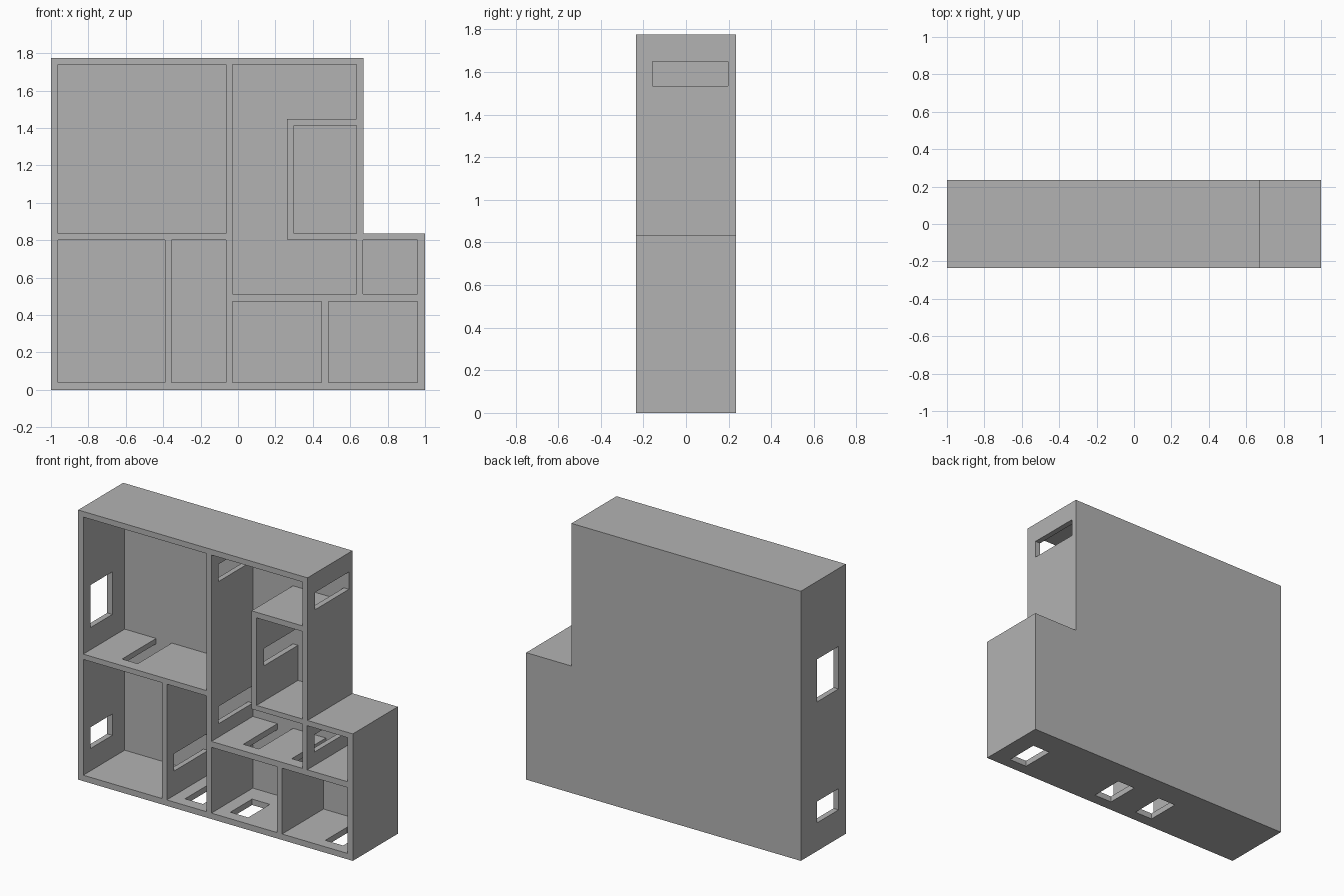
import bpy
import bmesh

if "Cube" in bpy.data.objects:
    bpy.data.objects.remove(bpy.data.objects["Cube"], do_unlink=True)

FRONT, BACK, INNER = -0.234, 0.234, 0.197
SILL = -0.158        # front edge of every opening
WINDOW_BACK = 0.068  # back edge of the outer windows
DOOR = 0.057         # half width of a door
HATCH = 0.065        # half width of a small window
WALL = 0.036         # half length of a cutter passing through a wall


def add_prism(bm, outline, y0, y1):
    """Extrude an (x, z) outline from y0 to y1."""
    face = bm.faces.new([bm.verts.new((x, y0, z)) for x, z in outline])
    side = bmesh.ops.extrude_face_region(bm, geom=[face])["geom"]
    verts = [v for v in side if isinstance(v, bmesh.types.BMVert)]
    bmesh.ops.translate(bm, vec=(0, y1 - y0, 0), verts=verts)


def rect(x0, x1, z0, z1):
    return [(x0, z0), (x1, z0), (x1, z1), (x0, z1)]


def make_object(name, prisms):
    bm = bmesh.new()
    for outline, y0, y1 in prisms:
        add_prism(bm, outline, y0, y1)
    bmesh.ops.recalc_face_normals(bm, faces=bm.faces)
    mesh = bpy.data.meshes.new(name)
    bm.to_mesh(mesh)
    bm.free()
    ob = bpy.data.objects.new(name, mesh)
    bpy.context.collection.objects.link(ob)
    return ob


def opening(x, z, hx, hz, back=INNER):
    return rect(x - hx, x + hx, z - hz, z + hz), SILL, back


# Stepped outer block
house = make_object("house_shell", [
    ([(-1, 0), (1, 0), (1, 0.836), (0.67, 0.836), (0.67, 1.775), (-1, 1.775)],
     FRONT, BACK)])

# Rooms, open at the front
hall = [(-0.03, 0.511), (0.633, 0.511), (0.633, 0.803), (0.262, 0.803),
        (0.262, 1.449), (0.633, 1.449), (0.633, 1.738), (-0.03, 1.738)]
rooms = [
    hall,
    rect(-0.963, -0.064, 0.836, 1.738),   # large upper room
    rect(0.299, 0.633, 0.836, 1.412),     # small upper room
    rect(-0.963, -0.39, 0.039, 0.801),    # lower corner room
    rect(-0.355, -0.064, 0.039, 0.801),   # narrow room
    rect(-0.03, 0.447, 0.039, 0.472),     # lower middle room
    rect(0.485, 0.961, 0.039, 0.472),     # lower end room
    rect(0.668, 0.961, 0.511, 0.801),     # side room
]
room_cutter = make_object("room_cutter", [(r, FRONT - 0.1, INNER) for r in rooms])

# Doors and windows
openings = [
    # doors through upright walls
    opening(0.652, 1.592, WALL, DOOR),
    opening(-0.047, 1.592, WALL, DOOR),
    opening(-0.047, 0.656, WALL, DOOR),
    opening(0.65, 0.656, WALL, DOOR),
    opening(0.28, 1.124, WALL, DOOR),
    opening(-0.373, 0.257, WALL, DOOR),
    # doors through floors
    opening(-0.677, 0.819, DOOR, WALL),
    opening(0.206, 0.491, DOOR, WALL),
    opening(0.559, 0.491, DOOR, WALL),
    # side windows
    opening(-0.98, 1.122, WALL, 0.14, WINDOW_BACK),
    opening(-0.98, 0.256, WALL, 0.07, WINDOW_BACK),
]
# windows in the base
openings += [opening(x, 0.02, HATCH, WALL, WINDOW_BACK) for x in (-0.21, 0.12, 0.812)]
opening_cutter = make_object("opening_cutter", openings)

# Carve the block, then discard the cutters
for cutter in (room_cutter, opening_cutter):
    cutter.hide_render = True
    mod = house.modifiers.new(cutter.name, "BOOLEAN")
    mod.operation = "DIFFERENCE"
    mod.solver = "EXACT"
    mod.object = cutter
bpy.context.view_layer.update()
carved = bpy.data.meshes.new_from_object(
    house.evaluated_get(bpy.context.evaluated_depsgraph_get()))
house.modifiers.clear()
house.data = carved
for cutter in (room_cutter, opening_cutter):
    bpy.data.objects.remove(cutter, do_unlink=True)

# Plain grey finish
grey = bpy.data.materials.new("plain_grey")
grey.use_nodes = True
colour = (0.45, 0.45, 0.45, 1)
grey.diffuse_color = colour
grey.node_tree.nodes["Principled BSDF"].inputs["Base Color"].default_value = colour
carved.materials.clear()
carved.materials.append(grey)
